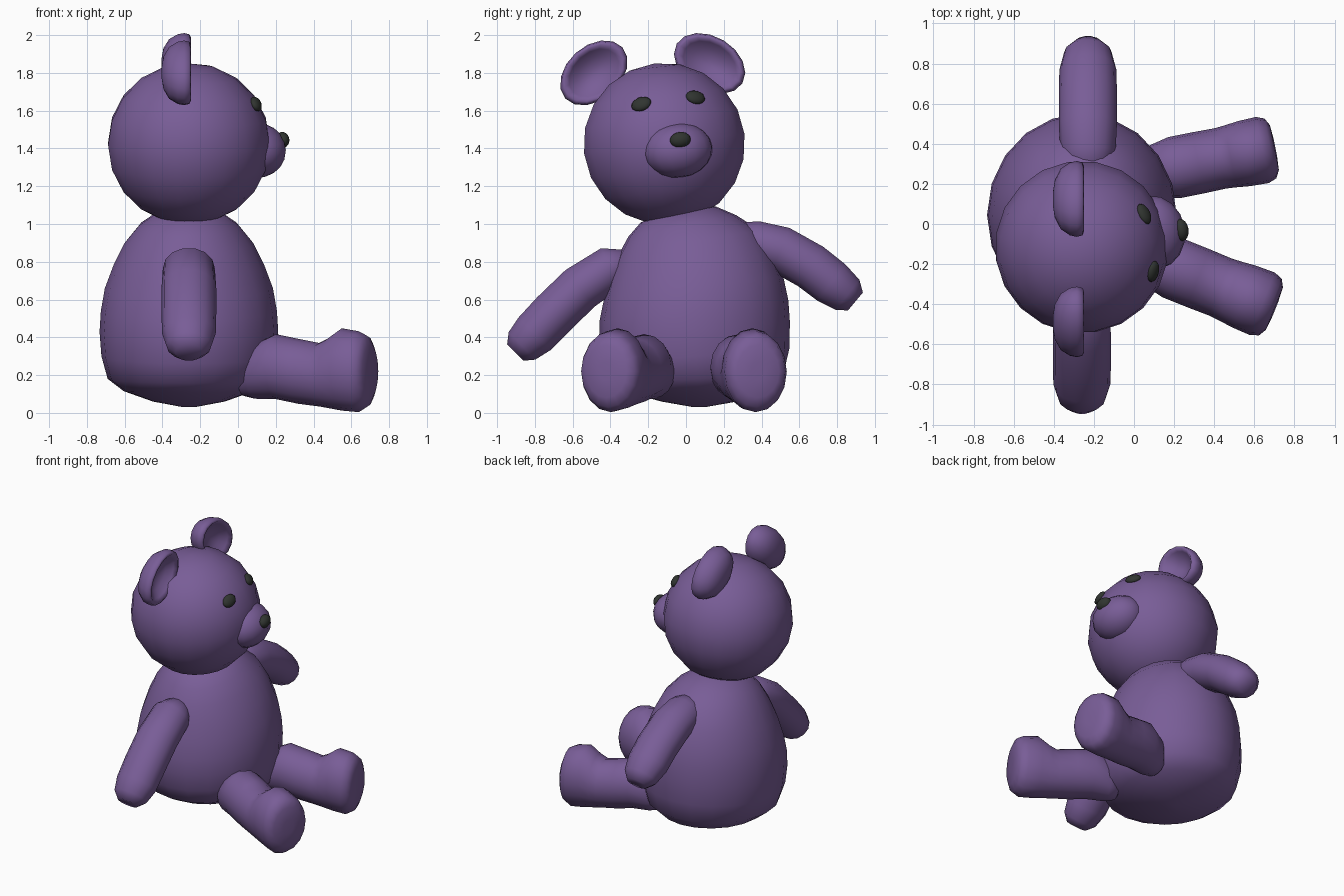
import bpy, bmesh
from math import sin, cos, pi, radians, atan
from mathutils import Vector, Matrix

if "Cube" in bpy.data.objects:
    bpy.data.objects.remove(bpy.data.objects["Cube"])


def material(name, rgb):
    m = bpy.data.materials.new(name)
    m.diffuse_color = (*rgb, 1)
    m.use_nodes = True
    m.node_tree.nodes["Principled BSDF"].inputs["Base Color"].default_value = m.diffuse_color
    return m


FUR = material("purple_fur", (0.19, 0.11, 0.31))
DARK = material("dark_plastic", (0.03, 0.035, 0.03))


def finish(name, bm, mat):
    bmesh.ops.recalc_face_normals(bm, faces=bm.faces)
    me = bpy.data.meshes.new(name)
    bm.to_mesh(me)
    bm.free()
    for p in me.polygons:
        p.use_smooth = True
    me.materials.append(mat)
    ob = bpy.data.objects.new(name, me)
    bpy.context.collection.objects.link(ob)
    return ob


def loft(name, rings, n=16, mat=FUR):
    """rings: (centre, u, v) ellipses joined in order and capped."""
    bm = bmesh.new()
    loops = [[bm.verts.new(Vector(c) + Vector(u) * cos(2 * pi * i / n) + Vector(v) * sin(2 * pi * i / n))
              for i in range(n)] for c, u, v in rings]
    for a, b in zip(loops, loops[1:]):
        for i in range(n):
            j = (i + 1) % n
            bm.faces.new((a[i], a[j], b[j], b[i]))
    for end in (loops[0], loops[-1]):
        bmesh.ops.poke(bm, faces=[bm.faces.new(end)])
    return finish(name, bm, mat)


def ellipsoid(name, centre, size, rot, mat, seg=16, rows=10):
    bm = bmesh.new()
    m = Matrix.Translation(centre) @ rot.to_4x4() @ Matrix.Diagonal((*size, 1))
    bmesh.ops.create_uvsphere(bm, u_segments=seg, v_segments=rows, radius=1, matrix=m)
    return finish(name, bm, mat)


# Body: leaning pear shape (z, centre y, x radius, y radius, ring tilt)
body = [(0.032, 0.07, 0.04, 0.04, 0), (0.06, 0.07, 0.19, 0.2, 0), (0.115, 0.065, 0.345, 0.37, 0.02),
        (0.18, 0.06, 0.43, 0.455, 0.05), (0.30, 0.052, 0.463, 0.495, 0.08),
        (0.43, 0.045, 0.473, 0.505, 0.1), (0.54, 0.042, 0.466, 0.50, 0.11),
        (0.66, 0.04, 0.445, 0.475, 0.13), (0.78, 0.03, 0.40, 0.435, 0.15),
        (0.90, 0.015, 0.34, 0.375, 0.18), (0.99, -0.02, 0.265, 0.285, 0.2),
        (1.05, -0.04, 0.18, 0.20, 0.21), (1.08, -0.05, 0.05, 0.05, 0.2)]
loft("body", [((-0.26, cy, z), (rx, 0, 0), (0, ry, ry * t)) for z, cy, rx, ry, t in body], 20)

# Head, rolled towards -y and turned a little
HEAD = Vector((-0.26, -0.115, 1.425))
TURN = Matrix.Rotation(radians(7), 3, 'X') @ Matrix.Rotation(radians(9), 3, 'Z')
ellipsoid("head", HEAD, (0.433, 0.433, 0.428), TURN, FUR, 20, 10)
ellipsoid("muzzle", (0.10, -0.042, 1.39), (0.155, 0.185, 0.145), TURN, FUR)
ellipsoid("nose", (0.235, -0.03, 1.445), (0.037, 0.056, 0.042), TURN, DARK)

# Eyes lie flat on the head surface
for side, pos in (("right", (0.05, 0.05, 1.67)), ("left", (0.095, -0.237, 1.635))):
    out = (Vector(pos) - HEAD).normalized()
    across = (TURN @ Vector((0, 1, 0)))
    across = (across - out * across.dot(out)).normalized()
    rot = Matrix((out, across, out.cross(across))).transposed()
    ellipsoid(side + "_eye", pos, (0.025, 0.055, 0.04), rot, DARK, 12, 8)

# Ears: dished bowls opening towards +x (radius factor, x)
bowl = [(0.15, -0.405), (0.5, -0.395), (0.8, -0.365), (0.96, -0.32), (1, -0.285),
        (0.96, -0.257), (0.87, -0.25), (0.74, -0.27), (0.5, -0.305), (0.15, -0.325)]
for side, cy, cz, ang in (("left", -0.488, 1.80, 42), ("right", 0.125, 1.85, -31)):
    a = radians(ang)
    loft(side + "_ear", [((x, cy, cz), (0, 0.203 * r * cos(a), 0.203 * r * sin(a)),
                          (0, -0.143 * r * sin(a), 0.143 * r * cos(a))) for r, x in bowl], 16)

# Arms: bent tubes in the yz plane (y, z, scale)
arms = {
    "left_arm": (-0.26, [(-0.26, 0.80, 0.5), (-0.40, 0.765, 0.95), (-0.56, 0.66, 1), (-0.70, 0.525, 1),
                         (-0.80, 0.42, 0.98), (-0.868, 0.355, 0.82), (-0.903, 0.32, 0.5)]),
    "right_arm": (-0.23, [(0.22, 0.93, 0.6), (0.36, 0.90, 0.95), (0.50, 0.865, 1), (0.66, 0.775, 1),
                          (0.77, 0.69, 0.98), (0.855, 0.625, 0.82), (0.897, 0.59, 0.5)])}
for name, (x, path) in arms.items():
    rings = []
    for i, (y, z, s) in enumerate(path):
        p, q = path[max(i - 1, 0)], path[min(i + 1, len(path) - 1)]
        t = Vector((0, q[0] - p[0], q[1] - p[1])).normalized()
        rings.append(((x, y, z), (0.145 * s, 0, 0), Vector((0, -t.z, t.y)) * 0.127 * s))
    loft(name, rings, 14)

# Legs with upturned feet (x, centre z, half height, half width)
leg = [(0.015, 0.15, 0.03, 0.03), (0.03, 0.175, 0.085, 0.085), (0.09, 0.22, 0.145, 0.13),
       (0.20, 0.245, 0.172, 0.155), (0.32, 0.22, 0.172, 0.155), (0.43, 0.202, 0.168, 0.153),
       (0.48, 0.21, 0.185, 0.157), (0.55, 0.23, 0.218, 0.165), (0.64, 0.218, 0.214, 0.168),
       (0.68, 0.22, 0.19, 0.152), (0.70, 0.22, 0.14, 0.115), (0.705, 0.22, 0.05, 0.04)]
for name, y0, slope in (("left_leg", -0.15, -0.4), ("right_leg", 0.245, 0.2)):
    a = atan(slope)
    loft(name, [((x, y0 + slope * (x - 0.02), z), (-w * sin(a), w * cos(a), 0), (0, 0, h))
                for x, z, h, w in leg], 16)
